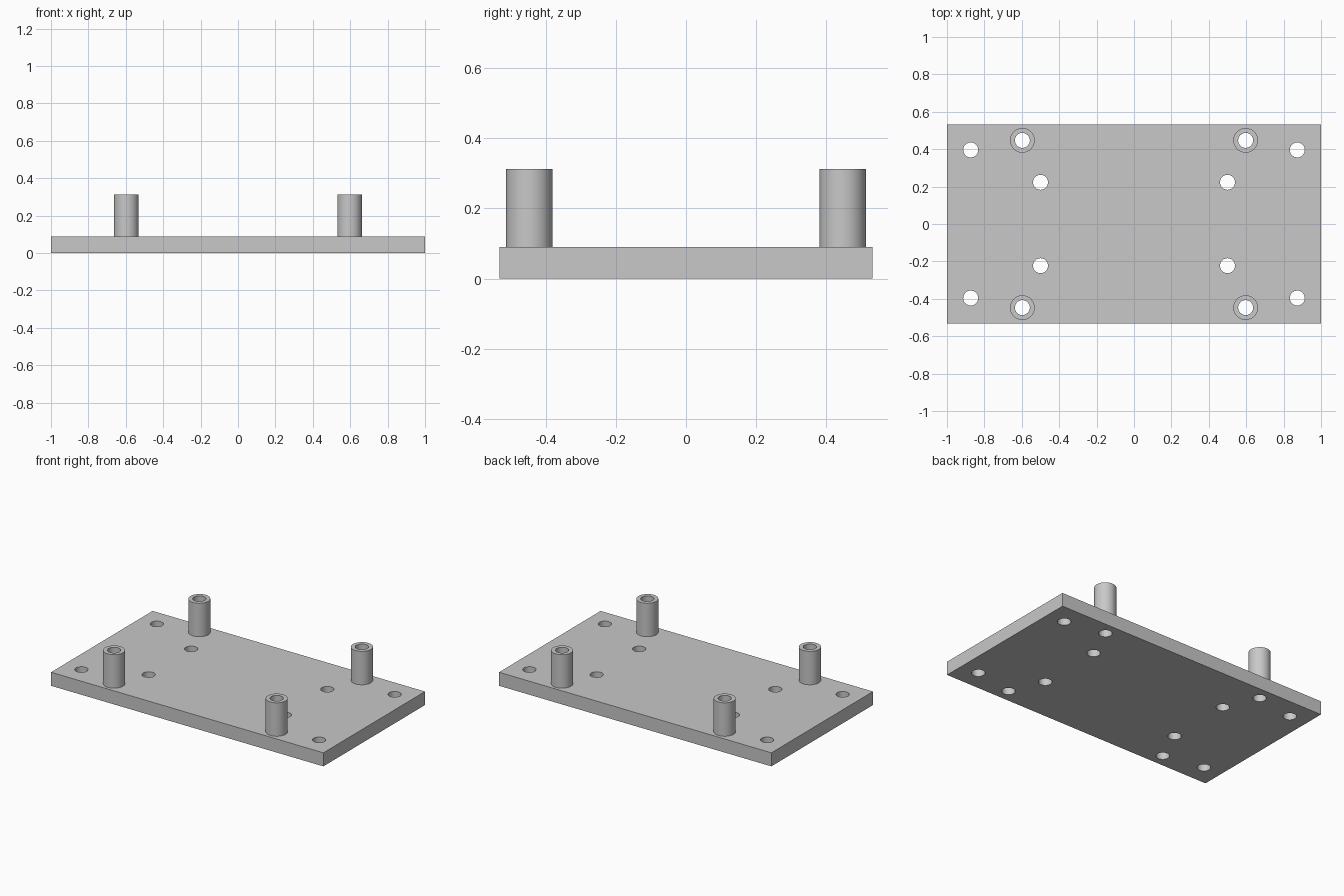
import bpy
import bmesh
import math
from mathutils import Matrix, Vector

LENGTH, WIDTH, THICK = 2.0, 1.065, 0.09
TOP = 0.312
OUTER, BORE = 0.066, 0.04
SEGMENTS = 48

POSTS = (0.597, 0.447)
CORNER_HOLES = (0.873, 0.396)
INNER_HOLES = (0.5, 0.223)

cube = bpy.data.objects.get("Cube")
if cube:
    bpy.data.objects.remove(cube, do_unlink=True)

# Single grey material
grey = bpy.data.materials.new("plain grey")
grey.use_nodes = True
colour = (0.58, 0.58, 0.58, 1.0)
grey.diffuse_color = colour
grey.node_tree.nodes["Principled BSDF"].inputs["Base Color"].default_value = colour


def make_object(name, bm):
    bmesh.ops.recalc_face_normals(bm, faces=bm.faces)
    mesh = bpy.data.meshes.new(name)
    bm.to_mesh(mesh)
    bm.free()
    mesh.materials.append(grey)
    obj = bpy.data.objects.new(name, mesh)
    bpy.context.collection.objects.link(obj)
    return obj


def select_only(obj):
    bpy.ops.object.select_all(action="DESELECT")
    obj.select_set(True)
    bpy.context.view_layer.objects.active = obj


def mirrored(point):
    return [(sx * point[0], sy * point[1]) for sx in (-1, 1) for sy in (-1, 1)]


# Base plate
bm = bmesh.new()
bmesh.ops.create_cube(bm, size=1, matrix=Matrix.Translation((0, 0, THICK / 2))
                      @ Matrix.Diagonal((LENGTH, WIDTH, THICK, 1)))
plate = make_object("base_plate", bm)

# Through holes, including those under the standoffs
bm = bmesh.new()
for group in (POSTS, CORNER_HOLES, INNER_HOLES):
    for x, y in mirrored(group):
        bmesh.ops.create_cone(bm, cap_ends=True, segments=SEGMENTS,
                              radius1=BORE, radius2=BORE, depth=THICK * 3,
                              matrix=Matrix.Translation((x, y, THICK / 2)))
cutter = make_object("hole_cutter", bm)
cutter.hide_render = True

cut = plate.modifiers.new("holes", "BOOLEAN")
cut.operation = "DIFFERENCE"
cut.solver = "EXACT"
cut.object = cutter
select_only(plate)
bpy.ops.object.modifier_apply(modifier=cut.name)
bpy.data.objects.remove(cutter, do_unlink=True)
bpy.ops.object.shade_smooth_by_angle(angle=math.radians(30))

# Hollow standoffs, each a spun rectangular section
for x, y in mirrored(POSTS):
    bm = bmesh.new()
    section = [(BORE, THICK), (BORE, TOP), (OUTER, TOP), (OUTER, THICK)]
    verts = [bm.verts.new((r, 0, z)) for r, z in section]
    edges = [bm.edges.new((verts[i - 1], verts[i])) for i in range(4)]
    bmesh.ops.spin(bm, geom=verts + edges, cent=(0, 0, 0), axis=(0, 0, 1),
                   angle=math.tau, steps=SEGMENTS)
    bmesh.ops.remove_doubles(bm, verts=bm.verts, dist=0.0001)
    end = "front" if y < 0 else "back"
    side = "left" if x > 0 else "right"
    post = make_object(f"{end}_{side}_standoff", bm)
    post.location = Vector((x, y, 0))
    select_only(post)
    bpy.ops.object.shade_smooth_by_angle(angle=math.radians(30))
